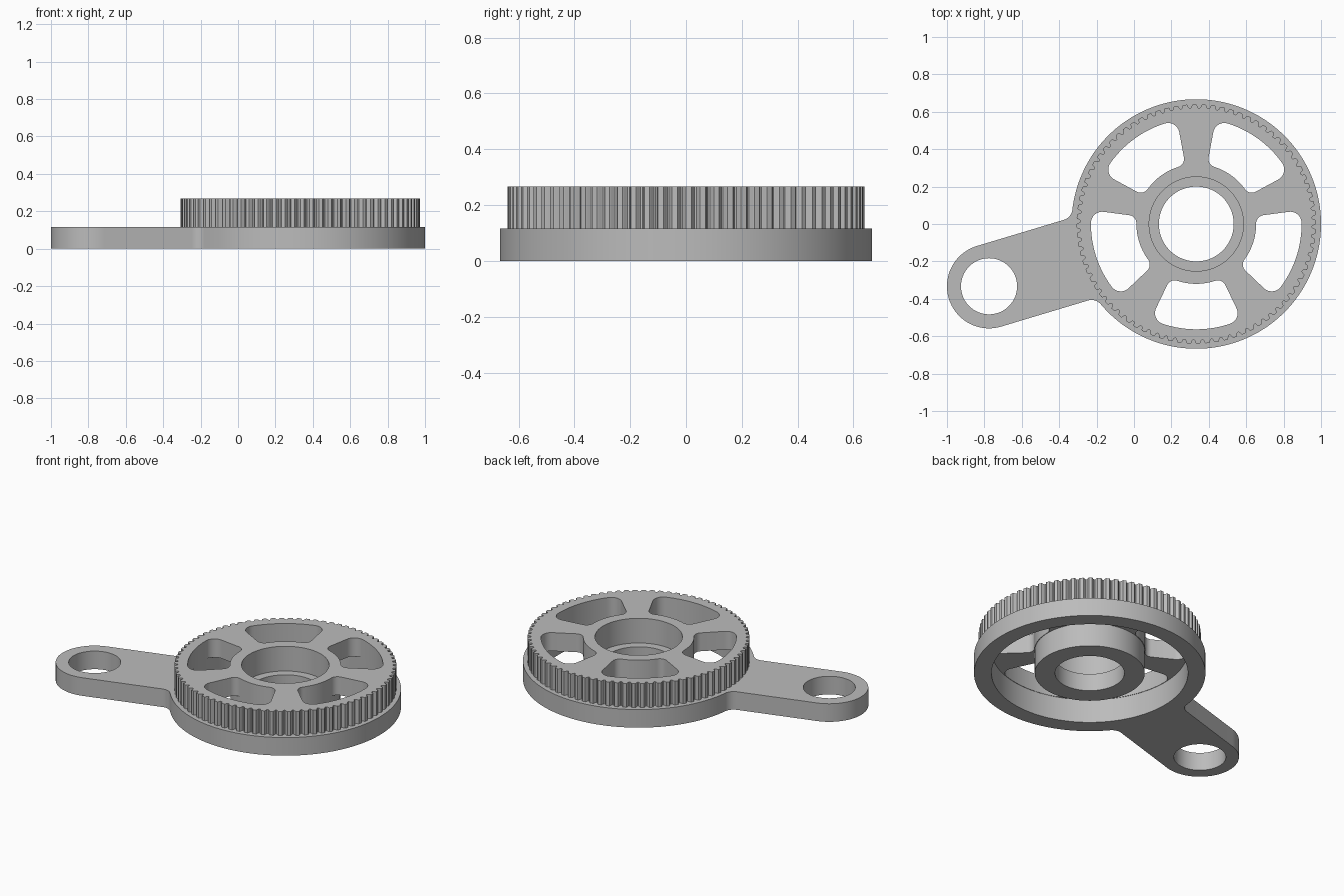
import bpy, bmesh
from math import sin, cos, asin, atan2, sqrt, pi, tau, radians

if "Cube" in bpy.data.objects:
    bpy.data.objects.remove(bpy.data.objects["Cube"])

# Main sizes
CX = 0.333                    # pulley axis
FLANGE_R, GEAR_R = 0.667, 0.64
FLANGE_H, TOP, WEB_Z = 0.115, 0.267, 0.15
HUB_R, RIM_R = 0.32, 0.563
ARM_X, ARM_Y, ARM_R = -0.775, -0.333, 0.225
TEETH, TOOTH_DEPTH = 80, 0.02

grey = bpy.data.materials.new("plain grey")
grey.use_nodes = True
colour = (0.5, 0.5, 0.5, 1)
grey.diffuse_color = colour
grey.node_tree.nodes["Principled BSDF"].inputs["Base Color"].default_value = colour


def arc(x, y, r, start, end, steps=10):
    return [(x + r * cos(start + (end - start) * i / steps),
             y + r * sin(start + (end - start) * i / steps)) for i in range(steps + 1)]


def circle(r, steps=128, x=0, y=0):
    return arc(x, y, r, 0, tau, steps)[:-1]


def turn(points, a):
    return [(x * cos(a) - y * sin(a), x * sin(a) + y * cos(a)) for x, y in points]


def prism(name, points, z0, z1, x=CX, y=0):
    """Extrude a closed outline from z0 to z1."""
    bm = bmesh.new()
    face = bm.faces.new([bm.verts.new((px + x, py + y, z0)) for px, py in points])
    ext = bmesh.ops.extrude_face_region(bm, geom=[face])
    top = [v for v in ext["geom"] if isinstance(v, bmesh.types.BMVert)]
    bmesh.ops.translate(bm, verts=top, vec=(0, 0, z1 - z0))
    bmesh.ops.recalc_face_normals(bm, faces=bm.faces)
    mesh = bpy.data.meshes.new(name)
    bm.to_mesh(mesh)
    bm.free()
    mesh.materials.append(grey)
    obj = bpy.data.objects.new(name, mesh)
    bpy.context.collection.objects.link(obj)
    return obj


def combine(target, other, operation):
    """Apply a boolean and discard the other solid."""
    other.hide_render = True
    mod = target.modifiers.new("cut", "BOOLEAN")
    mod.operation, mod.object, mod.solver = operation, other, "EXACT"
    bpy.context.view_layer.objects.active = target
    bpy.ops.object.modifier_apply(modifier=mod.name)
    bpy.data.objects.remove(other)


def lever_outline(fillet=0.065):
    """Flange disc with a straight arm, filleted where they meet (arm along +x)."""
    length = sqrt((ARM_X - CX) ** 2 + ARM_Y ** 2)
    v = ARM_R + fillet
    u = sqrt((FLANGE_R + fillet) ** 2 - v ** 2)
    a = atan2(v, u)
    upper = arc(length, 0, ARM_R, 0, pi / 2, 24)
    upper += arc(u, v, fillet, -pi / 2, a - pi)
    upper += arc(0, 0, FLANGE_R, a, pi, 72)[1:]
    return upper + [(x, -y) for x, y in upper[-2:0:-1]]


def gear_outline():
    """Belt pulley outline with rounded grooves."""
    points, pitch = [], tau / TEETH
    profile = [(0.0, 0), (0.38, 0), (0.46, 0.2), (0.53, 0.75),
               (0.62, 1), (0.76, 1), (0.85, 0.75), (0.92, 0.2)]
    for i in range(TEETH):
        for t, depth in profile:
            r, a = GEAR_R - TOOTH_DEPTH * depth, (i + t) * pitch
            points.append((r * cos(a), r * sin(a)))
    return points


def slot_outline(half=radians(25.5), f_in=0.045, f_out=0.06):
    """Ring sector around +x with four rounded corners."""
    ro, ri = RIM_R - f_out, HUB_R + f_in
    ao, ai = half - asin(f_out / ro), half - asin(f_in / ri)
    side = arc(0, 0, RIM_R, 0, ao, 16)[:-1]
    side += arc(ro * cos(ao), ro * sin(ao), f_out, ao, half + pi / 2)
    side += arc(ri * cos(ai), ri * sin(ai), f_in, half + pi / 2, ai + pi)
    side += arc(0, 0, HUB_R, ai, 0, 12)[1:]
    return side + [(x, -y) for x, y in side[-2:0:-1]]


# Flange with arm, topped by the toothed pulley
arm_angle = atan2(ARM_Y, ARM_X - CX)
body = prism("pulley_lever", turn(lever_outline(), arm_angle), 0, FLANGE_H)
combine(body, prism("toothed_pulley", gear_outline(), 0.05, TOP), "UNION")

# Underside recess between rim and hub
recess = prism("recess", circle(RIM_R + 0.003), -0.1, WEB_Z)
combine(recess, prism("hub", circle(HUB_R - 0.003), -0.2, 0.4), "DIFFERENCE")
combine(body, recess, "DIFFERENCE")

# Five openings between the spokes
for i in range(5):
    angle = -pi / 2 + i * tau / 5
    combine(body, prism("slot", turn(slot_outline(), angle), -0.1, 0.4), "DIFFERENCE")

# Hub bore, bearing seat and arm eye
combine(body, prism("bore", circle(0.2), -0.1, 0.4), "DIFFERENCE")
combine(body, prism("bearing_seat", circle(0.252), 0.11, 0.4), "DIFFERENCE")
combine(body, prism("arm_eye", circle(0.15, 96), -0.1, 0.4, ARM_X, ARM_Y), "DIFFERENCE")

# Smooth round walls, crisp edges
bpy.ops.object.select_all(action="DESELECT")
body.select_set(True)
bpy.context.view_layer.objects.active = body
bpy.ops.object.shade_smooth_by_angle(angle=radians(30))
